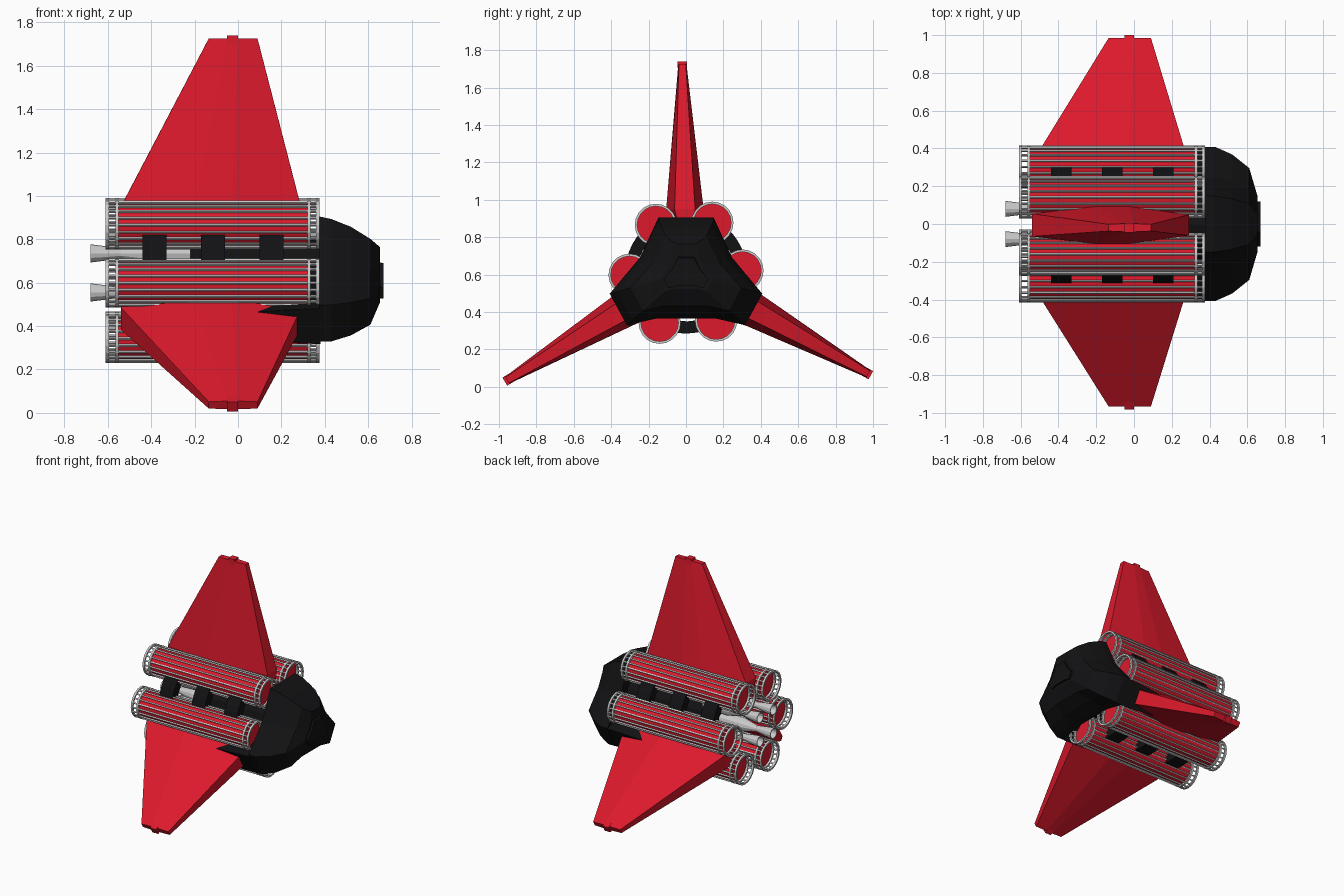
import bpy, bmesh
from math import sin, cos, radians, pi
from mathutils import Vector

if "Cube" in bpy.data.objects:
    bpy.data.objects.remove(bpy.data.objects["Cube"])

CZ = 0.61  # height of the ship's long axis


def material(name, rgb):
    m = bpy.data.materials.new(name)
    m.diffuse_color = (*rgb, 1)
    m.use_nodes = True
    m.node_tree.nodes["Principled BSDF"].inputs["Base Color"].default_value = m.diffuse_color
    return m


RED = material("red_paint", (0.72, 0.01, 0.025))
BLACK = material("black_hull", (0.006, 0.006, 0.007))


def polar(x, r, t, deg):
    """Point at radius r along a spoke at deg, shifted t sideways."""
    a = radians(deg)
    return Vector((x, r * cos(a) - t * sin(a), CZ + r * sin(a) + t * cos(a)))


def loft(bm, rings, cap=True, closed=False):
    vs = [[bm.verts.new(p) for p in ring] for ring in rings]
    pairs = list(zip(vs, vs[1:])) + ([(vs[-1], vs[0])] if closed else [])
    n = len(vs[0])
    for a, b in pairs:
        for i in range(n):
            j = (i + 1) % n
            bm.faces.new((a[i], a[j], b[j], b[i]))
    if cap and not closed:
        bm.faces.new(vs[0])
        bm.faces.new(vs[-1])


def finish(name, bm, mat=None):
    bmesh.ops.recalc_face_normals(bm, faces=bm.faces)
    me = bpy.data.meshes.new(name)
    bm.to_mesh(me)
    bm.free()
    ob = bpy.data.objects.new(name, me)
    bpy.context.collection.objects.link(ob)
    if mat:
        me.materials.append(mat)
    return ob


def circle(x, r, n, c):
    return [Vector((x, c[0] + r * cos(2 * pi * i / n), c[1] + r * sin(2 * pi * i / n)))
            for i in range(n)]


# Fins: (x, half thickness) across the chord at the root and the tip
ROOT = [(-0.54, 0.06), (-0.20, 0.10), (-0.03, 0.10), (0.29, 0.055)]
TIP = [(-0.135, 0.018), (-0.05, 0.022), (0.0, 0.022), (0.09, 0.018)]


def fin_section(r, chord, deg):
    loop = [(x, t) for x, t in chord] + [(x, -t) for x, t in reversed(chord)]
    return [polar(x, r, t, deg) for x, t in loop]


for k in range(3):
    deg = 91 + 120 * k
    bm = bmesh.new()
    slim = [(x, t * 0.45) for x, t in ROOT]
    loft(bm, [fin_section(0.2, slim, deg), fin_section(0.34, ROOT, deg),
              fin_section(1.115, TIP, deg)])
    # small raised cap at the fin tip
    cap = [(-0.05, 0.025), (0.0, 0.025)]
    loft(bm, [fin_section(1.07, cap, deg), fin_section(1.13, cap, deg)])
    finish(f"fin_{k + 1}", bm, RED)

# Six fuel tanks, each inside a cage of hoops and rods
BARS = 20
for k in range(6):
    p = polar(0, 0.302, 0, 2.2 + 60 * k)
    c = (p.y, p.z)
    bm = bmesh.new()
    loft(bm, [circle(-0.55, 0.1, BARS, c), circle(0.32, 0.1, BARS, c)])
    finish(f"tank_{k + 1}", bm, RED)

    bm = bmesh.new()
    for x in (-0.61, -0.565, 0.32, 0.36):
        loft(bm, [circle(x, 0.113, BARS, c), circle(x + 0.015, 0.113, BARS, c),
                  circle(x + 0.015, 0.1, BARS, c), circle(x, 0.1, BARS, c)], closed=True)
    for i in range(BARS):
        a = 2 * pi * i / BARS
        rod = (c[0] + 0.106 * cos(a), c[1] + 0.106 * sin(a))
        loft(bm, [circle(-0.605, 0.0065, 4, rod), circle(0.37, 0.0065, 4, rod)])
    finish(f"tank_cage_{k + 1}", bm)

# Curved clamps bridging the tanks in the gaps without fins
for k in range(3):
    bm = bmesh.new()
    for x0, x1 in ((-0.44, -0.33), (-0.17, -0.06), (0.10, 0.21)):
        rings = []
        for s in range(7):
            deg = 32 + 120 * k - 24 + 8 * s
            rings.append([polar(x, r, 0, deg) for x, r in
                          ((x0, 0.26), (x1, 0.26), (x1, 0.325), (x0, 0.325))])
        loft(bm, rings)
    finish(f"tank_clamps_{k + 1}", bm, BLACK)

# Nose: half cross-section (y, z from axis), mirrored, then scaled along x
HALF = [(0.145, 0.295), (0.242, 0.08), (0.40, -0.11), (0.31, -0.275), (0.155, -0.24)]


def nose_section(x, side, up):
    half = [(y * side, z * (up if z > 0 else side)) for y, z in HALF]
    loop = half + [(-y, z) for y, z in reversed(half)]
    return [Vector((x, y, CZ + z)) for y, z in loop]


bm = bmesh.new()
loft(bm, [nose_section(*s) for s in (
    (0.375, 1.02, 1.0), (0.43, 1.02, 0.96), (0.52, 0.92, 0.84),
    (0.61, 0.74, 0.65), (0.655, 0.36, 0.52))])
loft(bm, [nose_section(0.64, 0.30, 0.30), nose_section(0.67, 0.30, 0.27)])
finish("nose", bm, BLACK)

# Nose shoulders running back to the two lower fins
for k, deg in enumerate((211, 331)):
    bm = bmesh.new()
    loft(bm, [[polar(x, r, t, deg) for r, t in
               ((0.15, w * 0.5), (0.3, w * 0.8), (0.41, w), (0.41, -w), (0.3, -w * 0.8),
                (0.15, -w * 0.5))] for x, w in ((0.0, 0.07), (0.25, 0.09), (0.38, 0.095))])
    finish(f"nose_shoulder_{k + 1}", bm, BLACK)

# Central hull behind the nose
bm = bmesh.new()
loft(bm, [circle(-0.25, 0.13, 12, (0, CZ)), circle(-0.15, 0.19, 12, (0, CZ)),
          circle(0.38, 0.19, 12, (0, CZ))])
finish("core_hull", bm, BLACK)

# Four engine nozzles at the tail, hollow bells on tapered bodies
for k, (sy, sz) in enumerate(((1, 1), (-1, 1), (-1, -1), (1, -1))):
    c = (0.08 * sy, 0.645 + 0.09 * sz)
    bm = bmesh.new()
    loft(bm, [circle(x, r, 12, c) for x, r in (
        (-0.22, 0.045), (-0.42, 0.05), (-0.54, 0.022), (-0.60, 0.032),
        (-0.68, 0.042), (-0.68, 0.036), (-0.59, 0.018))])
    finish(f"engine_nozzle_{k + 1}", bm)
